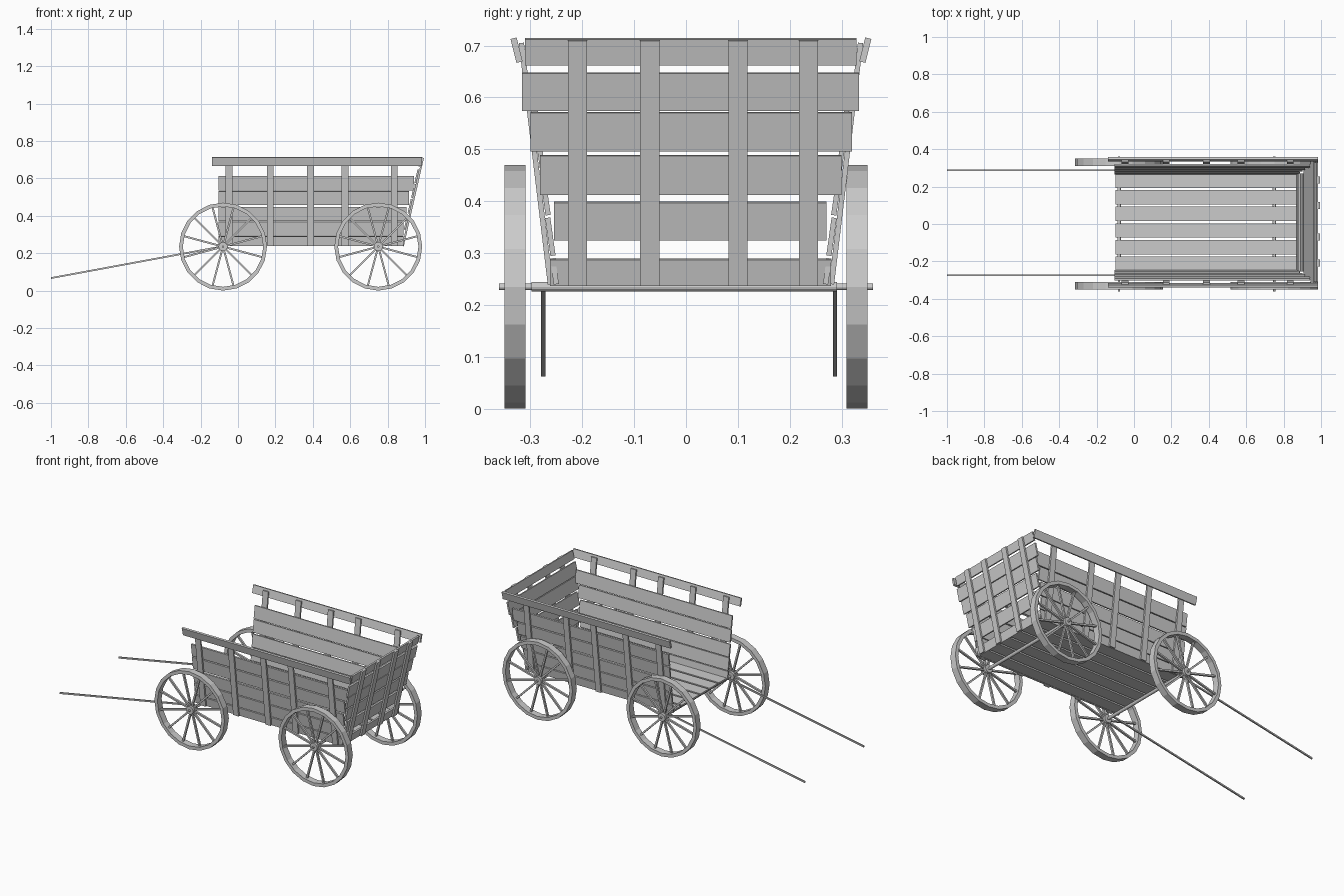
import bpy, bmesh, math
from mathutils import Matrix, Vector

if "Cube" in bpy.data.objects:
    bpy.data.objects.remove(bpy.data.objects["Cube"])

CY = 0.0095            # body sits slightly off centre
SIDE, BACK = 0.12, 0.228   # outward lean of side and tail walls


def finish(name, bm):
    bmesh.ops.recalc_face_normals(bm, faces=bm.faces)
    me = bpy.data.meshes.new(name)
    bm.to_mesh(me)
    bm.free()
    ob = bpy.data.objects.new(name, me)
    bpy.context.collection.objects.link(ob)
    return ob


def add_box(bm, centre, size, rot=Matrix()):
    m = Matrix.Translation(centre) @ rot @ Matrix.Diagonal((*size, 1))
    bmesh.ops.create_cube(bm, size=1, matrix=m)


def box(name, centre, size, rot=Matrix()):
    bm = bmesh.new()
    add_box(bm, centre, size, rot)
    return finish(name, bm)


def add_rod(bm, a, b, r, sides):
    a, b = Vector(a), Vector(b)
    d = b - a
    m = Matrix.Translation((a + b) / 2) @ d.to_track_quat('Z', 'Y').to_matrix().to_4x4()
    bmesh.ops.create_cone(bm, cap_ends=True, segments=sides, radius1=r, radius2=r,
                          depth=d.length, matrix=m)


# side walls: boards inside, upright slats outside, top rail outermost
def side_piece(name, s, x0, x1, z0, z1, off, thick, lean=SIDE):
    z = (z0 + z1) / 2
    y = CY + s * (0.260 + SIDE * (z - 0.24) + off)
    rot = Matrix.Rotation(-s * math.atan(lean), 4, 'X')
    box(name, ((x0 + x1) / 2, y, z), (x1 - x0, thick, (z1 - z0) * math.hypot(1, lean)), rot)


for s in (-1, 1):
    for z0, z1, x1 in ((.24, .29, .885), (.295, .368, .885), (.373, .447, .90),
                       (.457, .531, .914), (.537, .612, .94)):
        side_piece("side_board", s, -.105, x1, z0, z1, 0, .01, .14)
    for x in (-.048, .172, .388, .572, .836):
        side_piece("side_slat", s, x - .018, x + .018, .24, .705, .011, .01)
    side_piece("side_rail", s, -.14, .985, .668, .714, .022, .012, .25)


# tailboard: horizontal boards behind upright slats
def tail_piece(name, y0, y1, z0, z1, off, thick):
    z = (z0 + z1) / 2
    x = 0.872 + BACK * (z - 0.24) + off
    rot = Matrix.Rotation(math.atan(BACK), 4, 'Y')
    box(name, (x, (y0 + y1) / 2, z), (thick, y1 - y0, (z1 - z0) * math.hypot(1, BACK)), rot)


for y0, y1, z0, z1 in ((-.262, .279, .238, .288), (-.254, .271, .325, .398),
                       (-.281, .300, .413, .488), (-.300, .320, .497, .571),
                       (-.316, .333, .575, .647), (-.310, .329, .663, .713)):
    tail_piece("tail_board", y0, y1, z0, z1, 0, .01)
for y in (-.209, -.070, .100, .236):
    tail_piece("tail_slat", y - .0185, y + .0185, .238, .71, .010, .01)

# floor planks
for i in range(6):
    box("floor_plank", (.385, CY + (i - 2.5) * .0885, .247), (.97, .077, .01))

# axles with a thicker middle
for x in (-.08, .75):
    bm = bmesh.new()
    add_rod(bm, (x, -.36, .235), (x, .36, .235), .006, 12)
    add_rod(bm, (x, -.298, .235), (x, .291, .235), .0095, 12)
    finish("axle", bm)


# wheels: square-section rim, hub and spokes
def wheel(x, y, R=.235, sides=20, spokes=12):
    bm = bmesh.new()
    rings = []
    for i in range(sides):
        a = 2 * math.pi * i / sides
        rings.append([bm.verts.new((x + r * math.sin(a), y + w, .235 + r * math.cos(a)))
                      for r, w in ((R, -.0205), (R, .0205), (R - .02, .0205), (R - .02, -.0205))])
    for i in range(sides):
        p, q = rings[i], rings[(i + 1) % sides]
        for k in range(4):
            n = (k + 1) % 4
            bm.faces.new((p[k], p[n], q[n], q[k]))
    add_rod(bm, (x, y - .02, .235), (x, y + .02, .235), .024, 16)
    for i in range(spokes):
        a = 2 * math.pi * (i + .5) / spokes
        rot = Matrix.Rotation(a, 4, 'Y')
        add_box(bm, Vector((x, y, .235)) + rot @ Vector((0, 0, .12)), (.01, .012, .2), rot)
    finish("wheel", bm)


for x in (-.08, .75):
    for y in (-.3295, .3295):
        wheel(x, y)

# pulling shafts
for y in (-.275, .287):
    rot = Matrix.Rotation(-math.atan2(.17, .92), 4, 'Y')
    box("shaft", (-.539, y, .152), (.936, .008, .009), rot)
